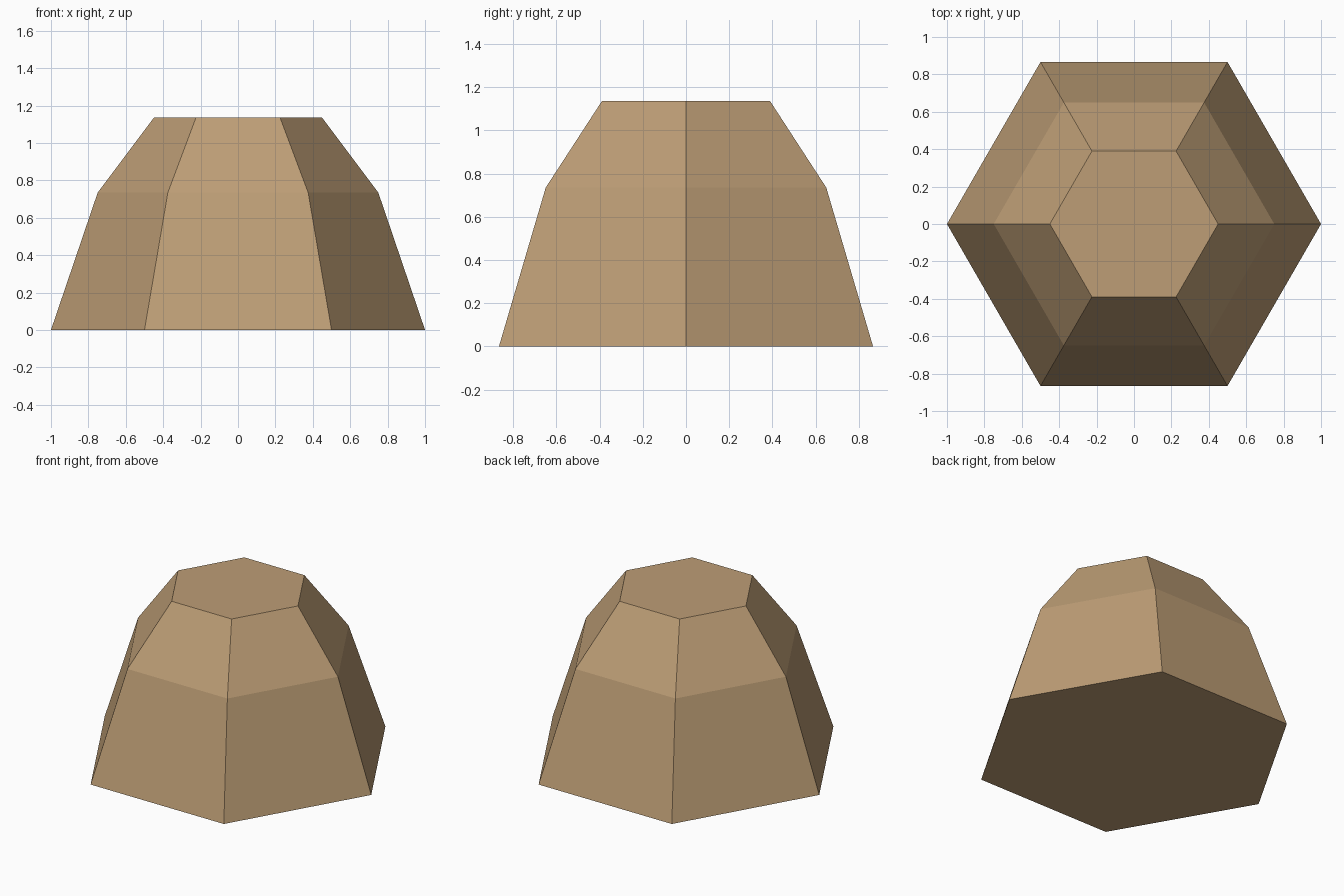
import bpy
import bmesh
from math import cos, sin, tau

cube = bpy.data.objects.get("Cube")
if cube:
    bpy.data.objects.remove(cube, do_unlink=True)

# Sandy stone colour
stone = bpy.data.materials.new("sandy_tan")
stone.use_nodes = True
colour = (0.51, 0.34, 0.18, 1)
stone.diffuse_color = colour
stone.node_tree.nodes["Principled BSDF"].inputs["Base Color"].default_value = colour

# Six-sided mound: (radius, height) of each ring from base to top
SIDES = 6
PROFILE = [(1.0, 0.0), (0.75, 0.735), (0.45, 1.135)]

bm = bmesh.new()
rings = [[bm.verts.new((r * cos(tau * i / SIDES), r * sin(tau * i / SIDES), z))
          for i in range(SIDES)] for r, z in PROFILE]

# Sloping sides
for low, high in zip(rings, rings[1:]):
    for i in range(SIDES):
        j = (i + 1) % SIDES
        bm.faces.new((low[i], low[j], high[j], high[i]))

# Flat underside and top
bm.faces.new(rings[0][::-1])
bm.faces.new(rings[-1])

mesh = bpy.data.meshes.new("hexagonal_mound")
bm.to_mesh(mesh)
bm.free()
mesh.materials.append(stone)
mound = bpy.data.objects.new("hexagonal_mound", mesh)
bpy.context.collection.objects.link(mound)
